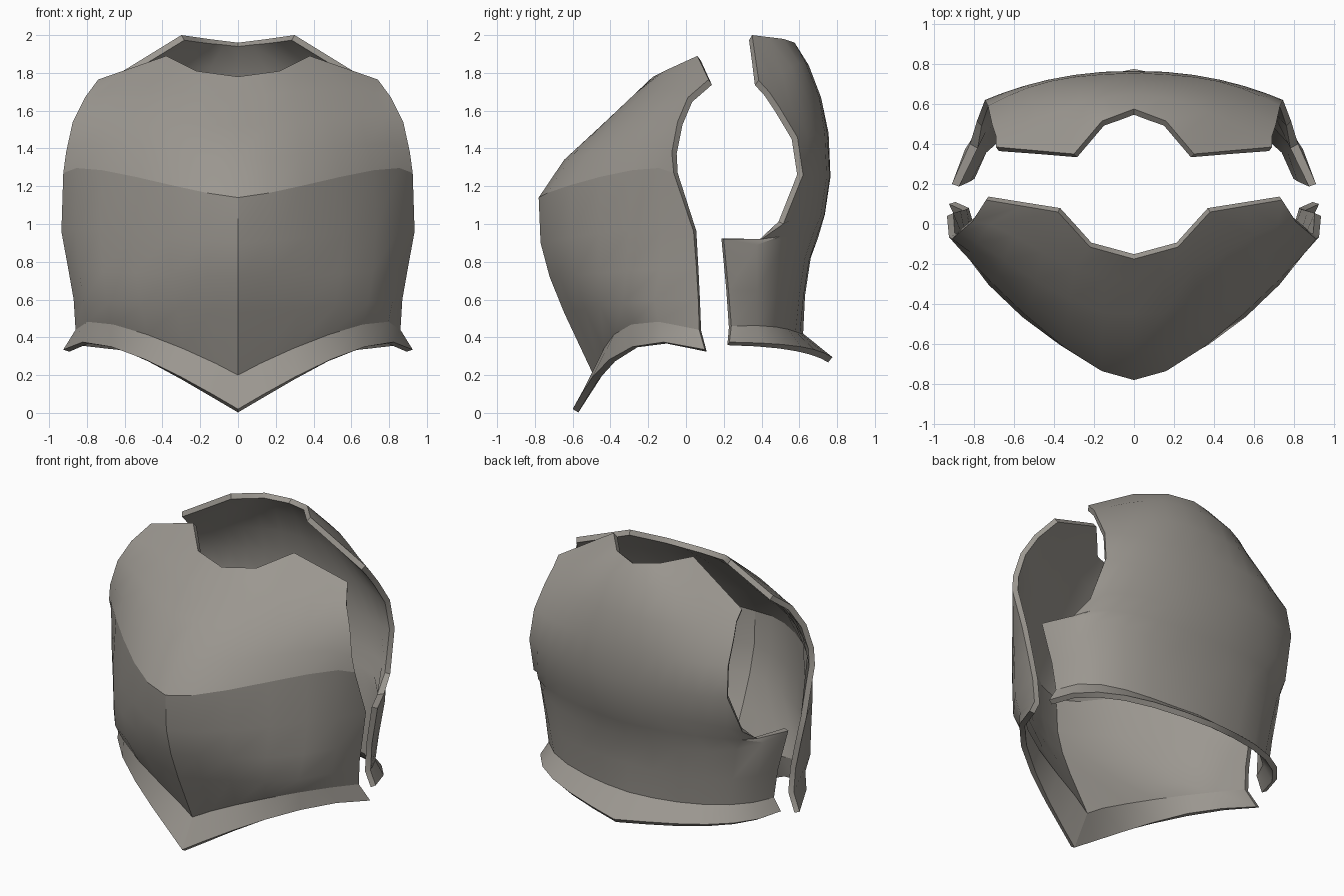
import bpy, bmesh, math
from mathutils import Vector

steel = bpy.data.materials.new("warm grey steel")
steel.diffuse_color = (0.33, 0.31, 0.28, 1)

N = 6  # columns per half


def sample(pts, s, straight):
    """Point at s in 0..1 through four control points (cubic or polyline)."""
    p = [Vector(q) for q in pts]
    u = s * 3
    if straight:
        i = min(int(u + 1e-6), 2)
        return p[i].lerp(p[i + 1], u - i)
    out = Vector()
    for i in range(4):
        w = 1.0
        for j in range(4):
            if j != i:
                w *= (u - j) / (i - j)
        out += p[i] * w
    return out


def plate(name, rows, flip, sharp_rows, keel):
    """Mirrored sheet from half-rows (centre to side edge), thickened inward."""
    bm = bmesh.new()
    grid = []
    for r, pts in enumerate(rows):
        half = [sample(pts, k / N, r == len(rows) - 1) for k in range(N + 1)]
        full = [Vector((-p.x, p.y, p.z)) for p in half[:0:-1]] + half
        grid.append([bm.verts.new(p) for p in full])
    for r in range(len(grid) - 1):
        for c in range(2 * N):
            q = [grid[r][c], grid[r][c + 1], grid[r + 1][c + 1], grid[r + 1][c]]
            bm.faces.new(q[::-1] if flip else q)
    # creases along chosen rows and the centre keel
    for r in sharp_rows:
        for c in range(2 * N):
            bm.edges.get((grid[r][c], grid[r][c + 1])).smooth = False
    for r in range(keel):
        bm.edges.get((grid[r][N], grid[r + 1][N])).smooth = False
    me = bpy.data.meshes.new(name)
    bm.to_mesh(me)
    bm.free()
    me.materials.append(steel)
    ob = bpy.data.objects.new(name, me)
    bpy.context.collection.objects.link(ob)
    bpy.ops.object.select_all(action='DESELECT')
    ob.select_set(True)
    bpy.context.view_layer.objects.active = ob
    m = ob.modifiers.new("thickness", 'SOLIDIFY')
    m.thickness = 0.035
    m.offset = -1
    m.use_even_offset = True
    bpy.ops.object.modifier_apply(modifier=m.name)
    bpy.ops.object.shade_smooth_by_angle(angle=math.radians(35), keep_sharp_edges=True)
    return ob


# Breastplate: flared skirt, waist, belly, ridge, chest, neckline
front = [
    [(0, -.60, .02), (.3, -.495, .19), (.67, -.285, .35), (.925, .10, .335)],
    [(0, -.49, .20), (.29, -.435, .34), (.66, -.29, .468), (.86, .07, .44)],
    [(0, -.645, .53), (.32, -.535, .55), (.69, -.335, .58), (.87, .065, .60)],
    [(0, -.722, .72), (.35, -.585, .73), (.715, -.315, .75), (.90, .055, .77)],
    [(0, -.77, .90), (.37, -.605, .93), (.73, -.30, .97), (.935, .04, .96)],
    [(0, -.78, 1.14), (.35, -.615, 1.205), (.72, -.285, 1.285), (.925, -.065, 1.27)],
    [(0, -.645, 1.34), (.34, -.525, 1.37), (.68, -.26, 1.42), (.91, -.075, 1.38)],
    [(0, -.45, 1.52), (.32, -.38, 1.54), (.65, -.18, 1.57), (.875, -.045, 1.54)],
    [(0, -.28, 1.67), (.30, -.22, 1.70), (.60, -.06, 1.71), (.81, .01, 1.67)],
    [(0, -.175, 1.78), (.22, -.115, 1.81), (.38, .06, 1.89), (.74, .12, 1.765)],
]
plate("breastplate", front, False, (1, 5), 5)

# Backplate: flared skirt, waist, side tabs, armhole, shoulders, neckline
back = [
    [(0, .775, .295), (.40, .68, .335), (.72, .515, .362), (.875, .23, .375)],
    [(0, .62, .42), (.35, .58, .43), (.66, .475, .455), (.83, .24, .46)],
    [(0, .63, .62), (.37, .60, .62), (.69, .485, .64), (.85, .225, .65)],
    [(0, .66, .82), (.40, .63, .82), (.73, .50, .86), (.91, .20, .92)],
    [(0, .70, .93), (.35, .67, .94), (.66, .57, .94), (.82, .40, .92)],
    [(0, .735, 1.05), (.30, .715, 1.05), (.60, .64, 1.05), (.785, .515, 1.0)],
    [(0, .765, 1.25), (.30, .745, 1.25), (.55, .69, 1.25), (.745, .62, 1.26)],
    [(0, .755, 1.48), (.30, .735, 1.48), (.52, .685, 1.47), (.73, .59, 1.46)],
    [(0, .715, 1.67), (.28, .68, 1.67), (.50, .60, 1.65), (.71, .50, 1.61)],
    [(0, .65, 1.84), (.27, .60, 1.85), (.48, .51, 1.80), (.69, .44, 1.70)],
    [(0, .575, 1.96), (.16, .515, 1.98), (.30, .35, 2.0), (.69, .385, 1.76)],
]
plate("backplate", back, True, (1,), 0)
